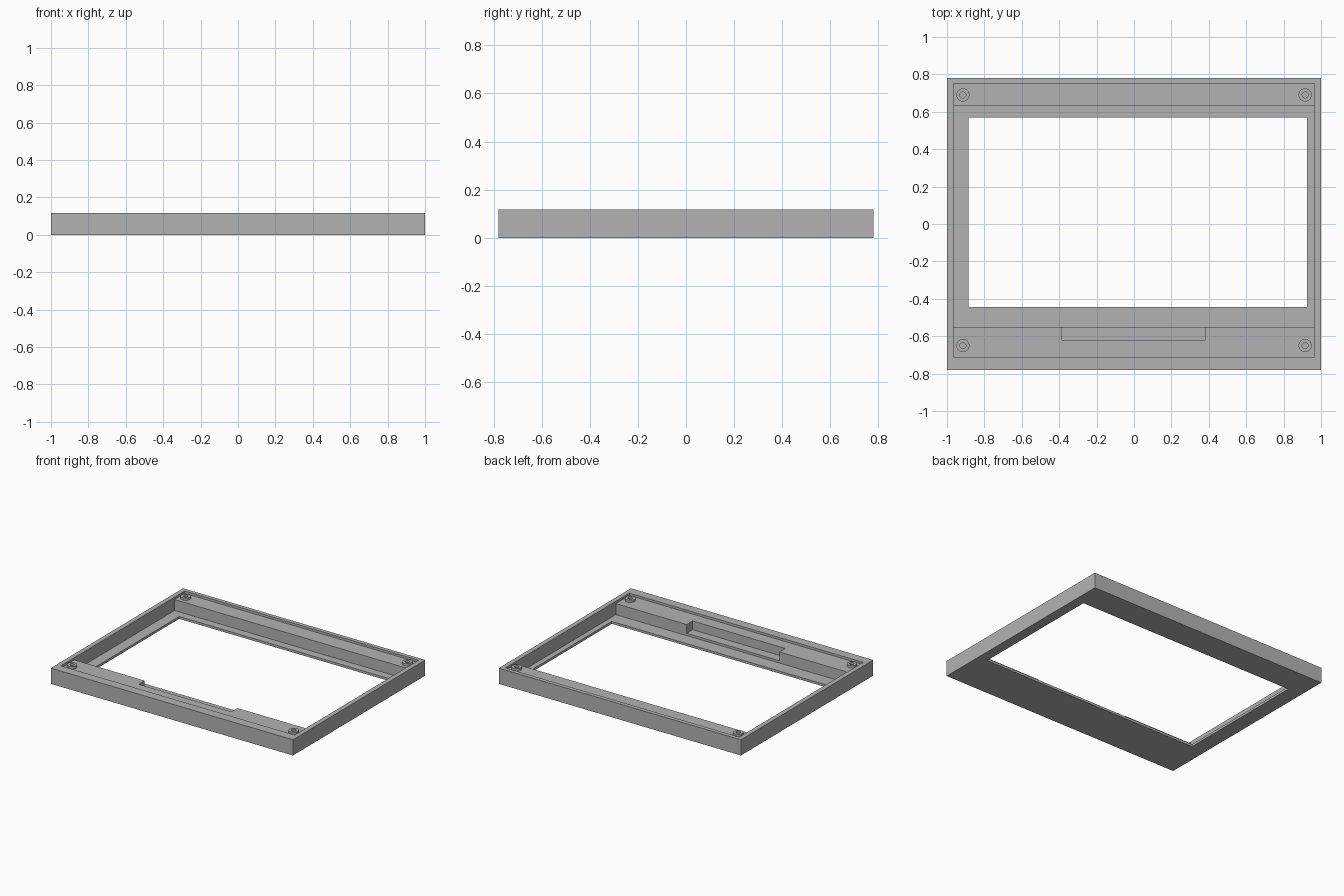
import bpy

default = bpy.data.objects.get("Cube")
if default:
    bpy.data.objects.remove(default, do_unlink=True)

# Heights of the stepped levels
RIM, SHELF, NOTCH, FLOOR = 0.117, 0.1, 0.035, 0.0175
ABOVE = 0.2

grey = bpy.data.materials.new("plain grey")
grey.use_nodes = True
colour = (0.45, 0.45, 0.45, 1)
grey.diffuse_color = colour
grey.node_tree.nodes["Principled BSDF"].inputs["Base Color"].default_value = colour


def box(name, x0, x1, y0, y1, z0, z1):
    bpy.ops.mesh.primitive_cube_add(
        size=1, location=((x0 + x1) / 2, (y0 + y1) / 2, (z0 + z1) / 2))
    ob = bpy.context.object
    ob.name = name
    ob.scale = (x1 - x0, y1 - y0, z1 - z0)
    bpy.ops.object.transform_apply(location=True, rotation=False, scale=True)
    ob.data.materials.append(grey)
    return ob


def tube(name, x, y, radius, z0, z1):
    bpy.ops.mesh.primitive_cylinder_add(
        vertices=32, radius=radius, depth=z1 - z0, location=(x, y, (z0 + z1) / 2))
    ob = bpy.context.object
    ob.name = name
    ob.data.materials.append(grey)
    return ob


def combine(target, tool, operation):
    mod = target.modifiers.new(tool.name, "BOOLEAN")
    mod.object, mod.operation, mod.solver = tool, operation, "EXACT"
    bpy.context.view_layer.objects.active = target
    bpy.ops.object.modifier_apply(modifier=mod.name)
    bpy.data.objects.remove(tool, do_unlink=True)


# Outer block, then stepped recesses cut from the top
frame = box("bezel_frame", -1, 1, -0.78, 0.78, 0, RIM)
cuts = [
    ("shelf_recess", -0.965, 0.965, -0.71, 0.75, SHELF, ABOVE),
    ("panel_pocket", -0.965, 0.965, -0.55, 0.63, FLOOR, ABOVE),
    ("cable_notch", -0.385, 0.38, -0.62, -0.5, NOTCH, ABOVE),
    ("window", -0.885, 0.925, -0.445, 0.57, -0.1, ABOVE),
]
for cut in cuts:
    combine(frame, box(*cut), "DIFFERENCE")

# Corner screw bosses with blind holes
for x in (-0.915, 0.915):
    for y in (-0.65, 0.69):
        combine(frame, tube("boss", x, y, 0.035, SHELF - 0.02, RIM), "UNION")
        combine(frame, tube("screw_hole", x, y, 0.016, NOTCH, ABOVE), "DIFFERENCE")

# Round bosses shade smooth, all other edges stay sharp
bpy.ops.object.select_all(action="DESELECT")
frame.select_set(True)
bpy.context.view_layer.objects.active = frame
bpy.ops.object.shade_smooth_by_angle()
